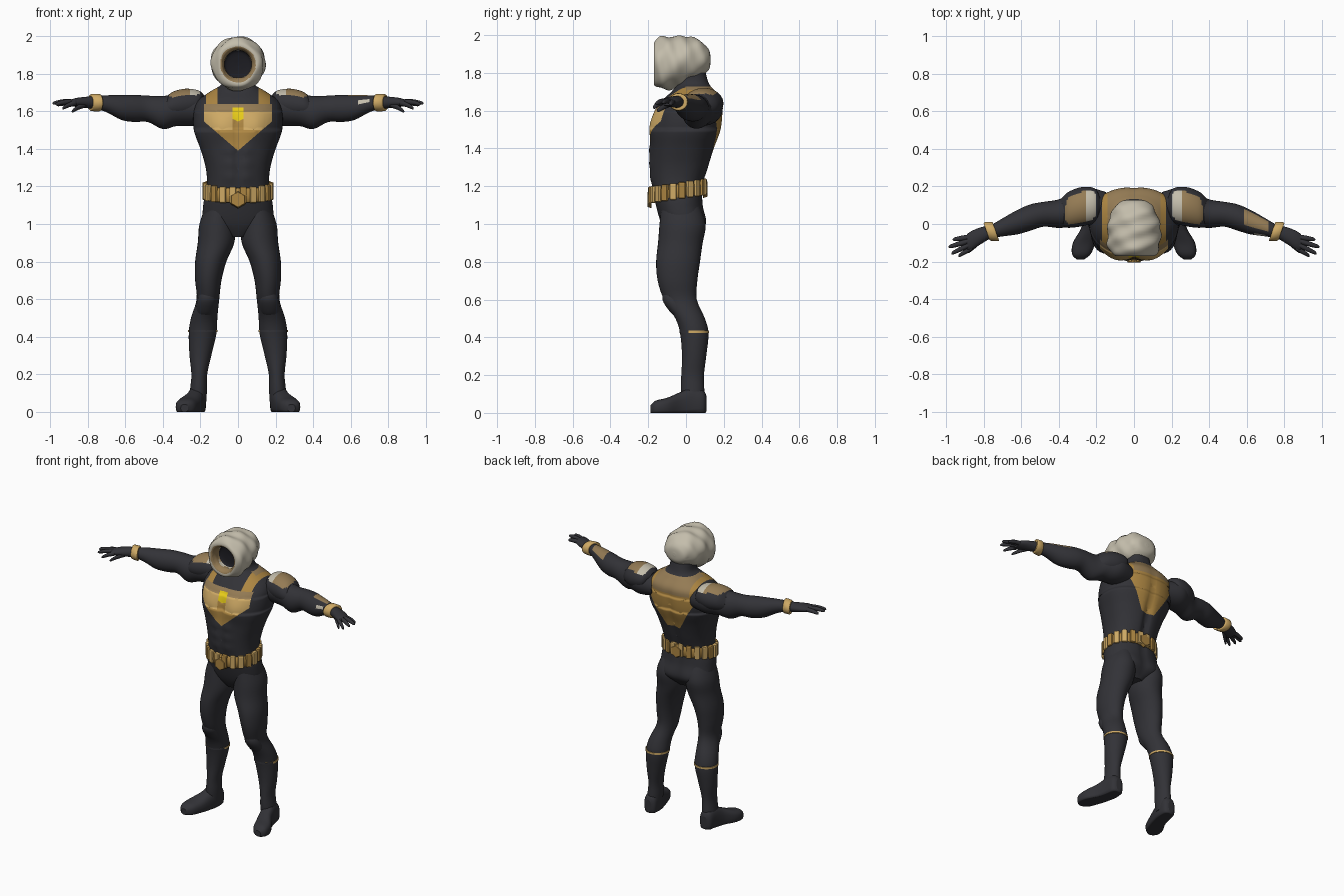
import bpy, bmesh, math
from mathutils import Vector, Matrix

old = bpy.data.objects.get("Cube")
if old:
    bpy.data.objects.remove(old, do_unlink=True)

COLOURS = {
    "charcoal_suit": (0.032, 0.032, 0.038),
    "black_lining": (0.012, 0.012, 0.016),
    "gold": (0.42, 0.24, 0.055),
    "light_gold": (0.62, 0.40, 0.13),
    "tan_brown": (0.30, 0.20, 0.09),
    "pale_cloth": (0.55, 0.51, 0.41),
    "bright_yellow": (0.80, 0.60, 0.01),
}
MATS = {}
for key, rgb in COLOURS.items():
    m = bpy.data.materials.new(key)
    m.use_nodes = True
    m.diffuse_color = (*rgb, 1)
    bsdf = m.node_tree.nodes["Principled BSDF"]
    bsdf.inputs["Base Color"].default_value = (*rgb, 1)
    bsdf.inputs["Roughness"].default_value = 0.8
    MATS[key] = m


def finish(name, bm, rule, smooth=True):
    """Colour the faces with a rule (or one colour) and link the object."""
    bmesh.ops.recalc_face_normals(bm, faces=bm.faces)
    bm.normal_update()
    used = []
    for f in bm.faces:
        key = rule if isinstance(rule, str) else rule(f.calc_center_median(), f.normal)
        if key not in used:
            used.append(key)
        f.material_index = used.index(key)
        f.smooth = smooth and len(f.verts) < 12
    mesh = bpy.data.meshes.new(name)
    bm.to_mesh(mesh)
    bm.free()
    for key in used:
        mesh.materials.append(MATS[key])
    obj = bpy.data.objects.new(name, mesh)
    bpy.context.collection.objects.link(obj)
    return obj


def spline(rings, steps):
    """Smoothly interpolate the cross-sections."""
    out = []
    for i in range(len(rings) - 1):
        a, b, c, d = (rings[min(max(i + k, 0), len(rings) - 1)] for k in (-1, 0, 1, 2))
        for s in range(steps):
            t = s / steps
            out.append([q + 0.5 * t * (r - p + t * (2 * p - 5 * q + 4 * r - u + t * (3 * (q - r) + u - p)))
                        for p, q, r, u in zip(a, b, c, d)])
    return out + [rings[-1]]


def loft(name, axis, rings, rule, n=24, steps=4, power=2, side=1, fn=None, cuts=()):
    """Skin rings of (position, centre, centre, radius, radius) along an axis."""
    bm = bmesh.new()
    loops = []
    for t, c1, c2, r1, r2 in spline(rings, steps):
        loop = []
        for k in range(n):
            a = math.tau * k / n
            u, v = (math.copysign(abs(w) ** (2 / power), w) for w in (math.cos(a), math.sin(a)))
            p = [c1 + r1 * u, c2 + r2 * v]
            p.insert("xyz".index(axis), t)
            p = Vector(p)
            if fn:
                p = fn(p)
            p.x *= side
            loop.append(bm.verts.new(p))
        loops.append(loop)
    for lo, hi in zip(loops, loops[1:]):
        for k in range(n):
            bm.faces.new((lo[k], lo[k - 1], hi[k - 1], hi[k]))
    bm.faces.new(loops[0])
    bm.faces.new(loops[-1])
    for co, no in cuts:
        bmesh.ops.bisect_plane(bm, geom=bm.verts[:] + bm.edges[:] + bm.faces[:], plane_co=co, plane_no=no)
    return finish(name, bm, rule)


def bump(x, z, cx, cz, w, h):
    return math.exp(-((x - cx) / w) ** 2 - ((z - cz) / h) ** 2)


# Torso with muscles, chest emblem plate and back plate
def muscles(p):
    x, z = abs(p.x), p.z
    if p.y < -0.05:
        p.y -= 0.018 * bump(x, z, 0.1, 1.52, 0.07, 0.07)
        p.y += 0.012 * bump(x, z, 0, 1.45, 0.02, 0.2)
        p.y -= 0.007 * sum(bump(x, z, 0.045, h, 0.035, 0.03) for h in (1.25, 1.32, 1.39))
    elif p.y > 0.03:
        p.y -= 0.018 * bump(x, z, 0, 1.35, 0.025, 0.25)
        p.y += 0.012 * bump(x, z, 0.09, 1.01, 0.06, 0.06)
    return p


def suit(c, n):
    x, z = abs(c.x), c.z
    if c.y < 0:
        if x < 0.03 and 1.545 + 0.5 * x < z < 1.62:
            return "bright_yellow"
        if z > 1.64:
            return "gold" if 0.11 < x < 0.17 and z < 1.72 else "charcoal_suit"
        if x < 0.18 and z > 1.39 + 0.86 * x:
            if z > 1.6:
                return "tan_brown"
            return "light_gold" if z > 1.5 and x > 0.03 else "gold"
    elif z < 1.73 and x < 0.17 and x < 0.05 + (z - 1.37) * 0.6 and z > 1.37:
        return "tan_brown" if z > 1.62 and x < 0.14 else "gold"
    return "charcoal_suit"


cuts = [((0, 0, z), (0, 0, 1)) for z in (1.37, 1.5, 1.6, 1.62, 1.64)]
for s in (1, -1):
    cuts += [((s * x, 0, 0), (1, 0, 0)) for x in (0.03, 0.11, 0.14, 0.17, 0.18)]
    cuts += [((0, 0, 1.39), (-0.86 * s, 0, 1)), ((0.05 * s, 0, 1.37), (s, 0, -0.6)),
             ((0, 0, 1.545), (-0.5 * s, 0, 1))]
loft("torso", "z", [
    (0.93, 0, -0.02, 0.05, 0.07), (1.0, 0, -0.015, 0.175, 0.115), (1.1, 0, -0.035, 0.185, 0.125),
    (1.2, 0, -0.045, 0.165, 0.135), (1.3, 0, -0.035, 0.172, 0.155), (1.4, 0, -0.02, 0.2, 0.17),
    (1.5, 0, 0, 0.235, 0.185), (1.6, 0, 0.015, 0.235, 0.18), (1.66, 0, 0.035, 0.21, 0.155),
    (1.71, 0, 0.04, 0.14, 0.11), (1.75, 0, 0.035, 0.085, 0.085), (1.84, 0, 0.01, 0.08, 0.085),
], suit, n=80, steps=6, power=2.3, fn=muscles, cuts=cuts)


# Wrapped hood with a hollow face opening
def folds(p):
    dx, dz = p.x, p.z - 1.86
    r, a = math.hypot(dx, dz), math.atan2(dz, dx)
    if r > 0.085:
        k = 1 + 0.035 * math.sin(3 * a + 70 * p.y) + 0.02 * math.sin(5 * a - 45 * p.y)
        p.x, p.z = dx * k, 1.86 + dz * k
    return p


def hood_colour(c, n):
    r = math.hypot(c.x, c.z - 1.85)
    if c.y < -0.02 and r < 0.074 and n.y < 0.9:
        return "black_lining" if c.y > -0.11 else "tan_brown"
    return "tan_brown" if c.y < -0.13 and r < 0.095 else "pale_cloth"


loft("hood", "y", [
    (0.13, 0, 1.87, 0.01, 0.01), (0.12, 0, 1.87, 0.07, 0.055), (0.07, 0, 1.875, 0.115, 0.1),
    (0, 0, 1.87, 0.137, 0.122), (-0.07, 0, 1.855, 0.142, 0.138), (-0.13, 0, 1.852, 0.135, 0.138),
    (-0.165, 0, 1.85, 0.112, 0.118), (-0.168, 0, 1.85, 0.09, 0.09), (-0.14, 0, 1.85, 0.074, 0.076),
    (-0.1, 0, 1.85, 0.068, 0.07), (-0.09, 0, 1.85, 0.01, 0.01),
], hood_colour, n=64, steps=5, fn=folds)


# Belt with pouches and buckles
def belt_tilt(p):
    p.z += 0.15 * (p.y + 0.045)
    return p


def block(name, size, matrix, colour):
    bm = bmesh.new()
    bmesh.ops.create_cube(bm, size=1, matrix=Matrix.Diagonal((*size, 1)))
    bmesh.ops.bevel(bm, geom=bm.edges[:], offset=0.007, segments=2, affect="EDGES", profile=0.5)
    bm.transform(matrix)
    return finish(name, bm, colour, False)


loft("belt", "z", [(z, 0, -0.045, rx, rx - 0.032) for z, rx in
                   ((1.135, 0.165), (1.14, 0.178), (1.205, 0.175), (1.21, 0.16))], "gold", n=48, steps=2, fn=belt_tilt)
COUNT = 20
for i in range(COUNT):
    a = math.tau * (i + 0.5) / COUNT
    pos = belt_tilt(Vector((0.176 * math.cos(a), -0.045 + 0.142 * math.sin(a), 1.175)))
    turn = math.atan2(math.sin(a) / 0.142, math.cos(a) / 0.176)
    block(f"belt_pouch_{i + 1}", (0.028, 0.036, 0.088), Matrix.Translation(pos) @ Matrix.Rotation(turn, 4, "Z"),
          "light_gold" if i % 3 else "gold")
for name, y, z in (("front_buckle", -0.193, 1.13), ("back_buckle", 0.102, 1.185)):
    bm = bmesh.new()
    bmesh.ops.create_cone(bm, segments=6, radius1=0.047, radius2=0.04, depth=0.022, cap_ends=True)
    bm.transform(Matrix.Translation((0, y, z)) @ Matrix.Rotation(math.copysign(math.pi / 2, -y), 4, "X"))
    finish(name, bm, "gold", False)


def sole(p):
    p.z = max(p.z, 0)
    return p


def pad_colour(c, n):
    if n.z > 0.72 and 0.2 < abs(c.x) < 0.37:
        return "pale_cloth" if abs(c.x) < 0.25 else "tan_brown"
    return "charcoal_suit"


def cuff_slant(p):
    p.x += 0.35 * (p.y + 0.04)
    return p


for side, s in (("left", 1), ("right", -1)):
    # Leg and boot
    loft(f"{side}_leg", "z", [
        (1.1, 0.1, -0.03, 0.07, 0.1), (1.0, 0.11, -0.018, 0.095, 0.122), (0.9, 0.117, -0.03, 0.097, 0.118),
        (0.8, 0.145, -0.042, 0.083, 0.116), (0.7, 0.158, -0.045, 0.07, 0.105), (0.6, 0.16, -0.03, 0.06, 0.087),
        (0.5, 0.18, 0.022, 0.07, 0.078), (0.42, 0.188, 0.044, 0.074, 0.075), (0.3, 0.2, 0.043, 0.058, 0.064),
        (0.2, 0.206, 0.035, 0.042, 0.06), (0.12, 0.21, 0.035, 0.045, 0.062), (0.04, 0.215, 0.04, 0.045, 0.06),
    ], "charcoal_suit", n=32, side=s)
    loft(f"{side}_kneepad", "z", [
        (0.66, 0.165, -0.09, 0.02, 0.02), (0.6, 0.165, -0.075, 0.05, 0.05),
        (0.53, 0.172, -0.03, 0.05, 0.05), (0.5, 0.175, -0.01, 0.03, 0.03)], "charcoal_suit", side=s)
    loft(f"{side}_boot_trim", "z", [(z, 0.188, 0.044, 0.078, 0.078) for z in (0.424, 0.436)],
         lambda c, n: "light_gold" if c.y > 0.01 else "charcoal_suit", n=32, steps=1, side=s)
    loft(f"{side}_foot", "y", [
        (0.108, 0.215, 0.05, 0.02, 0.04), (0.09, 0.215, 0.05, 0.043, 0.07), (0.03, 0.22, 0.05, 0.047, 0.085),
        (-0.03, 0.235, 0.04, 0.05, 0.07), (-0.1, 0.265, 0.03, 0.06, 0.05), (-0.16, 0.28, 0.025, 0.05, 0.04),
        (-0.188, 0.285, 0.02, 0.02, 0.02)], "charcoal_suit", power=2.6, side=s, fn=sole)

    # Arm, with a worn patch on the left forearm only
    def sleeve(c, n, s=s):
        if s > 0 and 0.58 < c.x < 0.71 and n.z > 0.55 and n.y > -0.35:
            return "tan_brown"
        return "pale_cloth" if s > 0 and 0.63 < c.x < 0.7 and n.y < -0.6 and 0.2 < n.z < 0.5 else "charcoal_suit"

    loft(f"{side}_arm", "x", [
        (0.15, 0.08, 1.6, 0.09, 0.07), (0.25, 0.095, 1.613, 0.1, 0.092), (0.33, 0.075, 1.607, 0.088, 0.086),
        (0.4, 0.055, 1.593, 0.076, 0.088), (0.48, 0.052, 1.613, 0.066, 0.07), (0.55, 0.035, 1.615, 0.07, 0.072),
        (0.62, 0.01, 1.62, 0.065, 0.066), (0.7, -0.018, 1.64, 0.048, 0.045), (0.76, -0.04, 1.646, 0.036, 0.034),
        (0.81, -0.06, 1.647, 0.044, 0.03), (0.86, -0.085, 1.647, 0.05, 0.024), (0.89, -0.097, 1.645, 0.042, 0.017),
    ], sleeve, n=32, side=s)
    loft(f"{side}_shoulder_pad", "x", [
        (0.18, 0.1, 1.66, 0.04, 0.025), (0.21, 0.1, 1.645, 0.09, 0.066), (0.28, 0.092, 1.636, 0.104, 0.084),
        (0.35, 0.075, 1.628, 0.095, 0.074), (0.39, 0.062, 1.615, 0.07, 0.05)], pad_colour, n=40, steps=6, side=s)
    loft(f"{side}_wristband", "x", [(x, -0.04, 1.646, r, r - 0.004) for x, r in
                                    ((0.735, 0.045), (0.74, 0.051), (0.78, 0.049), (0.785, 0.042))],
         "light_gold", steps=2, side=s, fn=cuff_slant)

    # Fingers and thumb: base and tip of each
    for name, (x, y, z), (tx, ty, tz) in (
            ("index_finger", (0.86, -0.125, 1.645), (0.935, -0.17, 1.615)),
            ("middle_finger", (0.87, -0.108, 1.65), (0.972, -0.157, 1.637)),
            ("ring_finger", (0.87, -0.088, 1.65), (0.987, -0.122, 1.642)),
            ("little_finger", (0.865, -0.068, 1.645), (0.965, -0.083, 1.633)),
            ("thumb", (0.81, -0.085, 1.635), (0.885, -0.15, 1.598))):
        rings = [(x + (tx - x) * t, y + (ty - y) * t, z + (tz - z) * t + 0.02 * t * (1 - t), r, r)
                 for t, r in ((0, 0.014), (0.5, 0.014), (0.9, 0.01), (1, 0.003))]
        loft(f"{side}_{name}", "x", rings, "charcoal_suit", n=10, steps=3, side=s)
